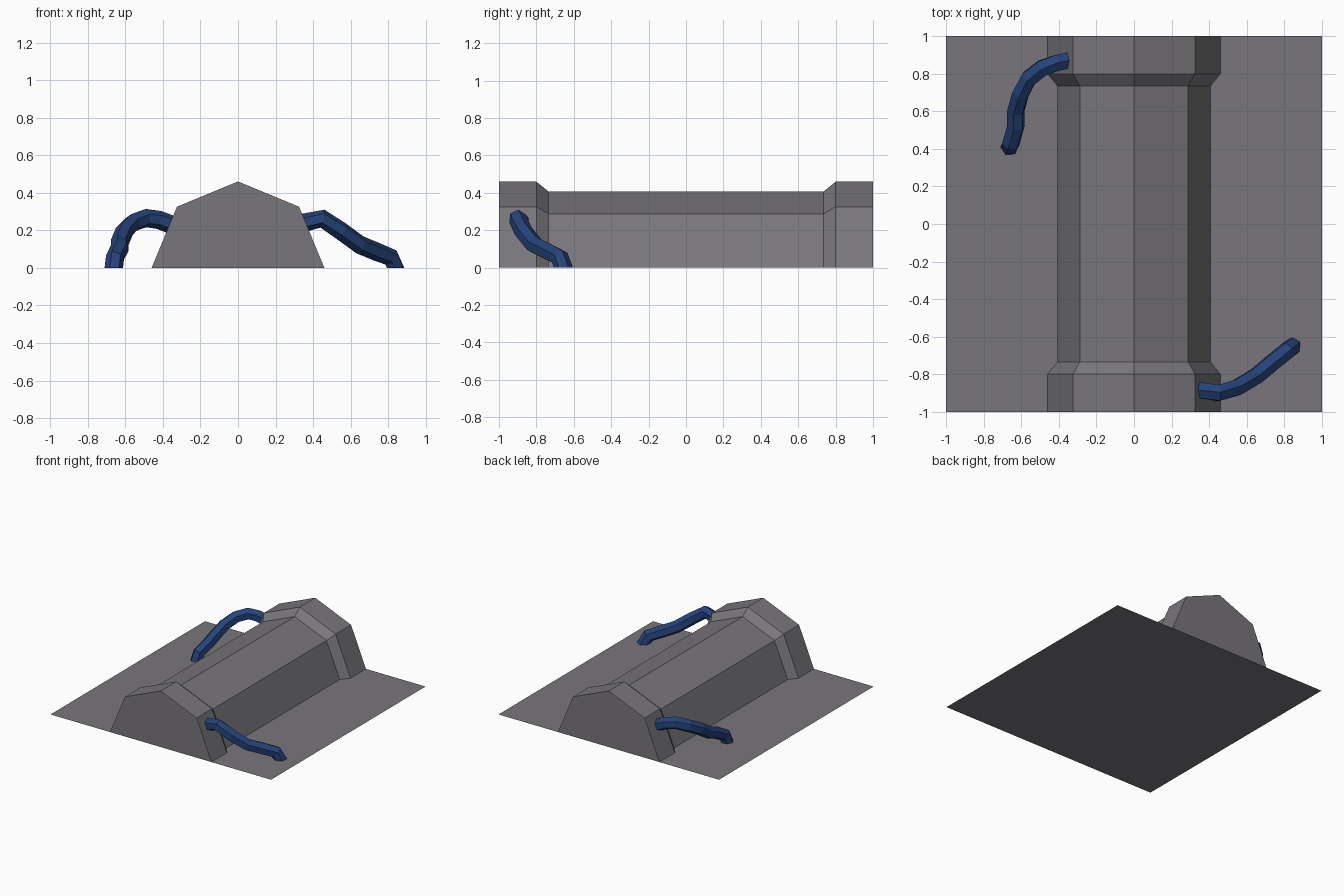
import bpy, bmesh, math
from mathutils import Vector

if "Cube" in bpy.data.objects:
    bpy.data.objects.remove(bpy.data.objects["Cube"])


def material(name, rgb):
    m = bpy.data.materials.new(name)
    m.diffuse_color = (*rgb, 1)
    m.use_nodes = True
    m.node_tree.nodes["Principled BSDF"].inputs["Base Color"].default_value = m.diffuse_color
    return m


GREY = material("warm_grey", (0.19, 0.182, 0.196))
BLUE = material("deep_blue", (0.018, 0.055, 0.19))


def finish(bm, name, mat):
    me = bpy.data.meshes.new(name)
    bmesh.ops.recalc_face_normals(bm, faces=bm.faces[:])
    bm.to_mesh(me)
    bm.free()
    me.materials.append(mat)
    ob = bpy.data.objects.new(name, me)
    bpy.context.collection.objects.link(ob)
    return ob


def loft(bm, rings, closed):
    """Bridge consecutive rings with quads and cap both ends."""
    vs = [[bm.verts.new(p) for p in r] for r in rings]
    n = len(vs[0])
    for a, b in zip(vs, vs[1:]):
        for i in range(n if closed else n - 1):
            j = (i + 1) % n
            bm.faces.new((a[i], a[j], b[j], b[i]))
    bm.faces.new(vs[0])
    bm.faces.new(vs[-1])


# Flat square base
bm = bmesh.new()
bm.faces.new([bm.verts.new((x, y, 0)) for x, y in ((-1, -1), (1, -1), (1, 1), (-1, 1))])
finish(bm, "base_plate", GREY)

# Half-buried octagonal pipe with thicker collars at both ends
bm = bmesh.new()
stations = [(-1, 0.46), (-0.8, 0.46), (-0.735, 0.407), (0.735, 0.407), (0.8, 0.46), (1, 0.46)]
loft(bm, [[(r * math.cos(k * math.pi / 4), y, r * math.sin(k * math.pi / 4))
           for k in range(5)] for y, r in stations], closed=False)
finish(bm, "pipe", GREY)


# Bent hexagonal cables running from the collars to the ground
def cable(name, path, radius=0.049):
    pts = [Vector(p) for p in path]
    up = Vector((0, 0, 1))
    rings = []
    for i, p in enumerate(pts):
        a, b = pts[max(i - 1, 0)], pts[min(i + 1, len(pts) - 1)]
        t = (b - a).normalized()
        up = (up - t * up.dot(t)).normalized()
        side = t.cross(up)
        rings.append([p + radius * (math.cos(k * math.pi / 3) * up + math.sin(k * math.pi / 3) * side)
                      for k in range(6)])
    bm = bmesh.new()
    loft(bm, rings, closed=True)
    # trim flat at ground level
    bmesh.ops.bisect_plane(bm, geom=bm.verts[:] + bm.edges[:] + bm.faces[:],
                           plane_co=(0, 0, 0), plane_no=(0, 0, 1), clear_inner=True)
    finish(bm, name, BLUE)


cable("front_right_cable", [
    (0.35, -0.885, 0.24), (0.45, -0.90, 0.262), (0.55, -0.87, 0.195), (0.65, -0.81, 0.122),
    (0.74, -0.735, 0.085), (0.815, -0.675, 0.055), (0.85, -0.645, -0.03), (0.87, -0.63, -0.1)])
cable("back_left_cable", [
    (-0.355, 0.87, 0.23), (-0.42, 0.855, 0.255), (-0.49, 0.83, 0.265), (-0.56, 0.775, 0.24),
    (-0.605, 0.69, 0.195), (-0.63, 0.60, 0.135), (-0.63, 0.52, 0.105), (-0.655, 0.43, 0.055),
    (-0.665, 0.405, -0.03), (-0.665, 0.395, -0.1)])
